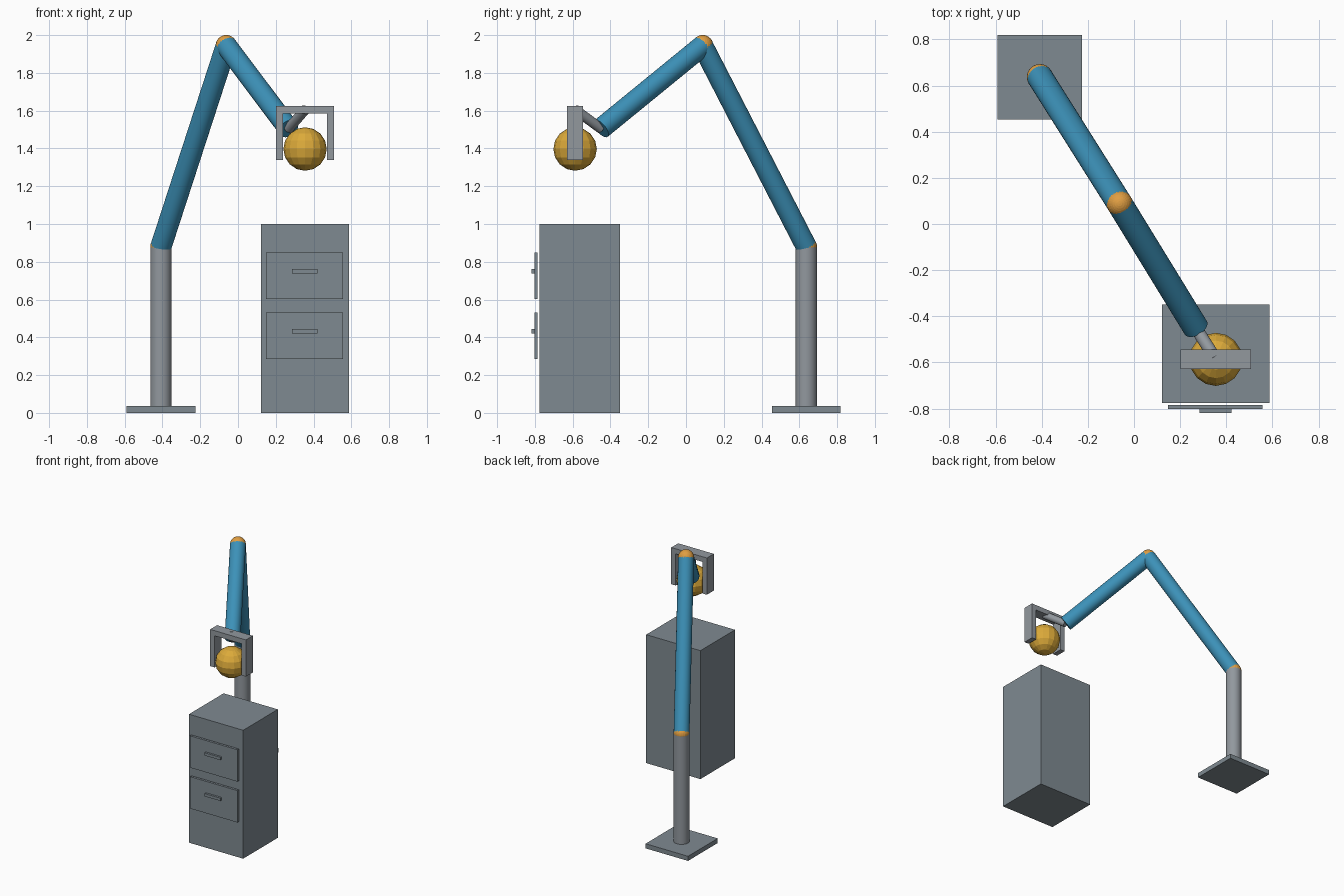
import bpy
from mathutils import Vector

if "Cube" in bpy.data.objects:
    bpy.data.objects.remove(bpy.data.objects["Cube"])


def material(name, rgb):
    """Flat colour given as 0-255 sRGB, stored as linear."""
    lin = [((c / 255 + 0.055) / 1.055) ** 2.4 for c in rgb]
    m = bpy.data.materials.new(name)
    m.diffuse_color = (*lin, 1)
    m.use_nodes = True
    m.node_tree.nodes["Principled BSDF"].inputs["Base Color"].default_value = m.diffuse_color
    return m


steel = material("steel grey", (146, 152, 158))
slate = material("slate grey", (127, 138, 145))
blue = material("arm blue", (60, 145, 184))
orange = material("joint orange", (224, 158, 66))
gold = material("ball gold", (220, 170, 58))


def finish(name, mat):
    ob = bpy.context.object
    ob.name = name
    ob.data.materials.append(mat)
    return ob


def box(name, mat, x, y, z):
    """Box from (min, max) ranges."""
    r = (x, y, z)
    bpy.ops.mesh.primitive_cube_add(size=1, location=[(a + b) / 2 for a, b in r])
    ob = finish(name, mat)
    ob.scale = [b - a for a, b in r]
    bpy.ops.object.transform_apply(location=False, rotation=False, scale=True)
    return ob


def rod(name, mat, a, b, radius):
    """Cylinder between two points."""
    a, b = Vector(a), Vector(b)
    bpy.ops.mesh.primitive_cylinder_add(vertices=32, radius=radius,
                                        depth=(b - a).length, location=(a + b) / 2)
    ob = finish(name, mat)
    ob.rotation_euler = (b - a).to_track_quat('Z', 'Y').to_euler()
    bpy.ops.object.shade_smooth_by_angle()
    return ob


def ball(name, mat, centre, radius, segments, rings):
    bpy.ops.mesh.primitive_uv_sphere_add(segments=segments, ring_count=rings,
                                         radius=radius, location=centre)
    return finish(name, mat)


# Arm joint positions
R = 0.056
foot = (-0.408, 0.637, 0.03)
shoulder = (-0.408, 0.637, 0.88)
elbow = (-0.062, 0.088, 1.944)
wrist = (0.268, -0.45, 1.505)
grip = (0.355, -0.587, 1.605)

# Stand
box("base_plate", slate, (-0.591, -0.225), (0.454, 0.819), (0, 0.036))
rod("post", steel, foot, shoulder, R)

# Arm
ball("shoulder_joint", orange, shoulder, R + 0.0005, 24, 16)
rod("upper_arm", blue, shoulder, elbow, R)
ball("elbow_joint", orange, elbow, R + 0.0005, 24, 16)
rod("forearm", blue, elbow, wrist, R)
rod("wrist_rod", steel, wrist, grip, 0.027)

# Gripper: crossbar and two fingers
gy = (-0.629, -0.544)
box("gripper_bar", steel, (0.201, 0.508), gy, (1.586, 1.626))
for side, x in (("left", (0.201, 0.239)), ("right", (0.470, 0.508))):
    box(side + "_finger", steel, x, gy, (1.34, 1.586))

# Held ball
ball("held_ball", gold, (0.355, -0.587, 1.397), 0.115, 16, 8)

# Cabinet with two drawers
box("cabinet", slate, (0.121, 0.588), (-0.776, -0.35), (0, 1.0))
for side, z in (("upper", 0.726), ("lower", 0.408)):
    box(side + "_drawer", slate, (0.148, 0.557), (-0.803, -0.785), (z - 0.124, z + 0.124))
    box(side + "_drawer_handle", slate, (0.285, 0.422), (-0.819, -0.80),
        (z + 0.013, z + 0.035))
